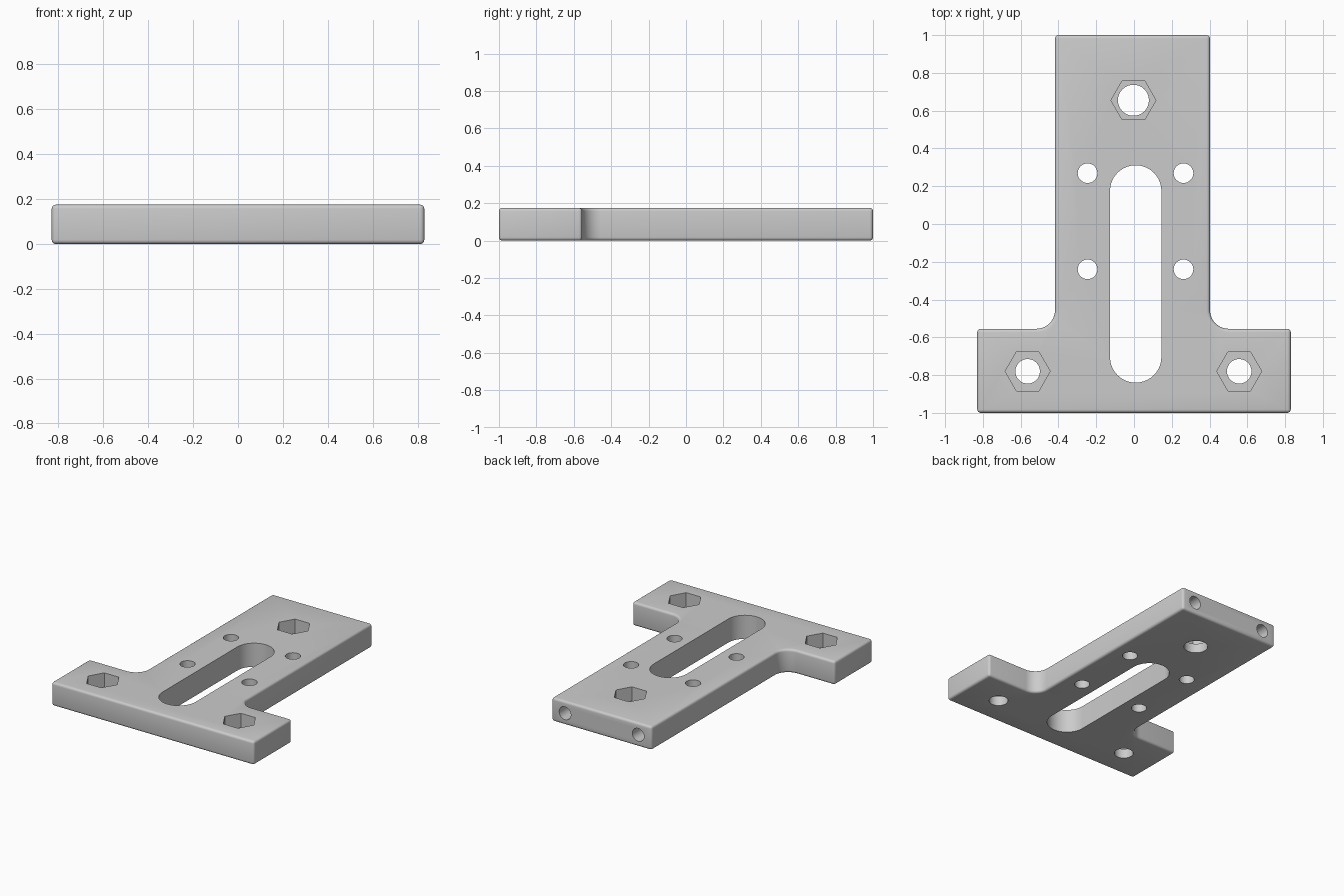
import bpy, bmesh
from math import sin, cos, pi, radians
from mathutils import Matrix, Vector

default = bpy.data.objects.get("Cube")
if default:
    bpy.data.objects.remove(default, do_unlink=True)

THICK = 0.175
POCKET_FLOOR = 0.07

grey = bpy.data.materials.new("plain grey")
grey.use_nodes = True
grey.diffuse_color = (0.6, 0.6, 0.6, 1)
grey.node_tree.nodes["Principled BSDF"].inputs["Base Color"].default_value = (0.6, 0.6, 0.6, 1)


def arc(cx, cy, r, start, end, n):
    angles = [radians(start + (end - start) * i / n) for i in range(n + 1)]
    return [(cx + r * cos(a), cy + r * sin(a)) for a in angles]


def prism(name, outline, z0, z1):
    bm = bmesh.new()
    face = bm.faces.new([bm.verts.new((x, y, z0)) for x, y in outline])
    top = bmesh.ops.extrude_face_region(bm, geom=[face])
    verts = [v for v in top["geom"] if isinstance(v, bmesh.types.BMVert)]
    bmesh.ops.translate(bm, verts=verts, vec=(0, 0, z1 - z0))
    bmesh.ops.recalc_face_normals(bm, faces=bm.faces)
    mesh = bpy.data.meshes.new(name)
    bm.to_mesh(mesh)
    bm.free()
    mesh.materials.append(grey)
    obj = bpy.data.objects.new(name, mesh)
    bpy.context.collection.objects.link(obj)
    return obj


def apply_modifier(obj, mod):
    bpy.context.view_layer.objects.active = obj
    bpy.ops.object.modifier_apply(modifier=mod.name)


def cut(obj, cutter):
    cutter.hide_render = True
    mod = obj.modifiers.new("cut", "BOOLEAN")
    mod.operation = "DIFFERENCE"
    mod.solver = "EXACT"
    mod.object = cutter
    apply_modifier(obj, mod)
    bpy.data.objects.remove(cutter, do_unlink=True)


def cut_round(obj, x, y, r):
    cut(obj, prism("hole_cutter", arc(x, y, r, 0, 348.75, 31), -0.1, THICK + 0.1))


# T-shaped plate with filleted inner corners and softly rounded edges
ARM, SHOULDER, FILLET = 0.83, -0.555, 0.1
LEFT, RIGHT = 0.402, -0.418
outline = [(-ARM, -1), (ARM, -1), (ARM, SHOULDER)]
outline += arc(LEFT + FILLET, SHOULDER + FILLET, FILLET, 270, 180, 10)
outline += [(LEFT, 1), (RIGHT, 1)]
outline += arc(RIGHT - FILLET, SHOULDER + FILLET, FILLET, 0, -90, 10)
outline += [(-ARM, SHOULDER)]
plate = prism("mounting_plate", outline, 0, THICK)
bevel = plate.modifiers.new("rounded edges", "BEVEL")
bevel.width = 0.018
bevel.segments = 4
bevel.limit_method = "ANGLE"
bevel.angle_limit = radians(40)
apply_modifier(plate, bevel)

# Long slot
slot = arc(0.009, 0.175, 0.136, 0, 180, 20) + arc(0.009, -0.704, 0.136, 180, 360, 20)
cut(plate, prism("slot_cutter", slot, -0.1, THICK + 0.1))

# Four small through holes around the slot
for x in (-0.246, 0.262):
    for y in (-0.24, 0.269):
        cut_round(plate, x, y, 0.052)

# Bolt holes with hexagonal nut pockets
for x, y, r in ((-0.003, 0.655, 0.082), (-0.563, -0.78, 0.065), (0.557, -0.78, 0.065)):
    cut(plate, prism("nut_cutter", arc(x, y, 0.119, 0, 300, 5), POCKET_FLOOR, THICK + 0.1))
    cut_round(plate, x, y, r)

# Two blind holes in the back end
for x in (-0.308, 0.292):
    drill = prism("drill_cutter", arc(0, 0, 0.048, 0, 345, 23), 0, 0.5)
    drill.data.transform(Matrix.Translation(Vector((x, 1.1, THICK / 2))) @ Matrix.Rotation(pi / 2, 4, "X"))
    cut(plate, drill)

# Smooth curves, sharp machined edges
bpy.ops.object.select_all(action="DESELECT")
plate.select_set(True)
bpy.context.view_layer.objects.active = plate
bpy.ops.object.shade_smooth_by_angle(angle=radians(30))
